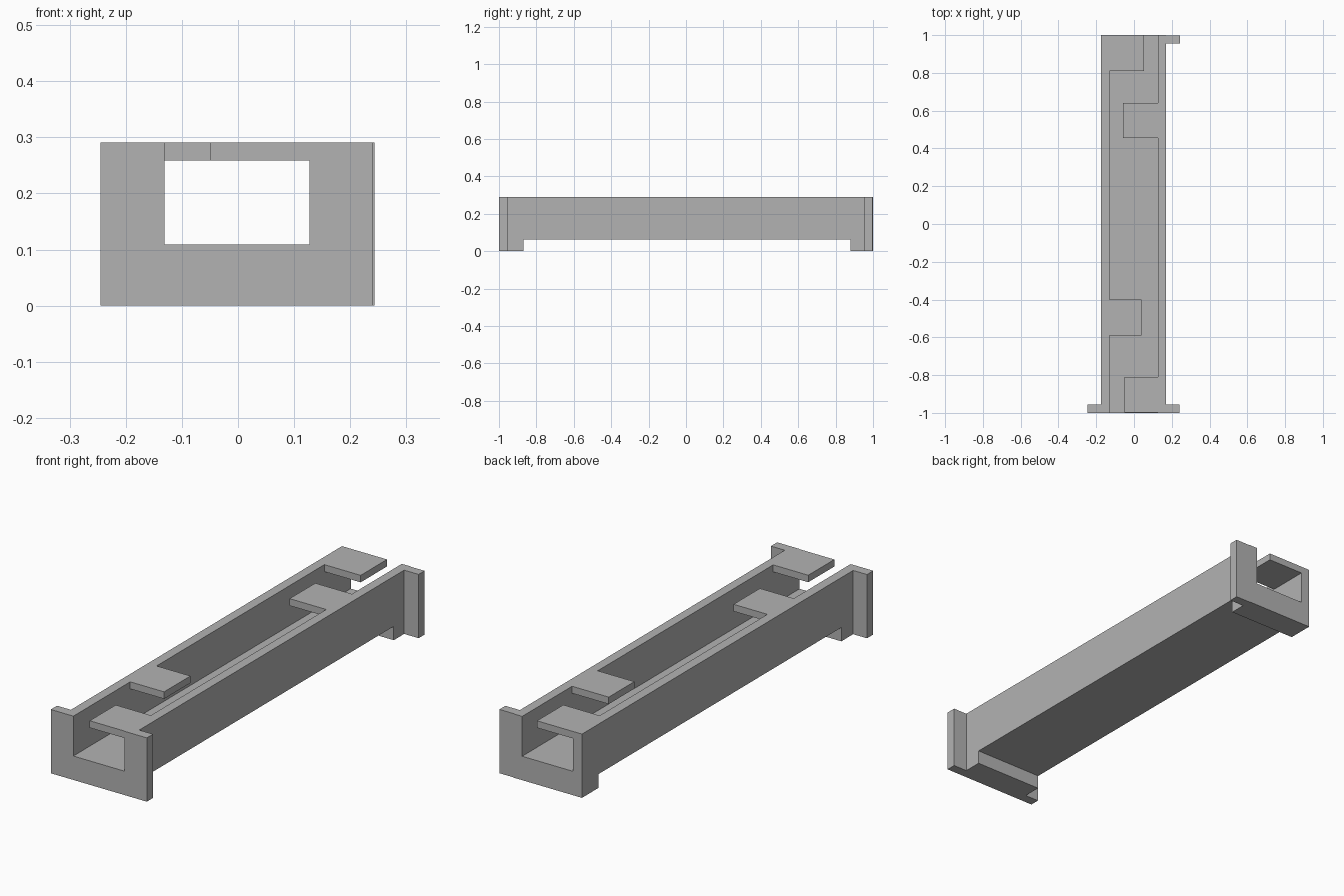
import bpy
import bmesh

cube = bpy.data.objects.get("Cube")
if cube:
    bpy.data.objects.remove(cube, do_unlink=True)

# Single plain grey
grey = bpy.data.materials.new("plain grey")
grey.use_nodes = True
colour = (0.45, 0.45, 0.45, 1)
grey.diffuse_color = colour
grey.node_tree.nodes["Principled BSDF"].inputs["Base Color"].default_value = colour

LEFT, RIGHT = -0.175, 0.17            # outer wall faces
IN_LEFT, IN_RIGHT = -0.131, 0.127     # inner wall faces
TOP, FLOOR, BASE = 0.291, 0.109, 0.063
TAB_BASE = 0.259


def extrude(name, profile, y0, y1):
    """Extrude a closed x-z profile along y."""
    bm = bmesh.new()
    face = bm.faces.new([bm.verts.new((x, y0, z)) for x, z in profile])
    made = bmesh.ops.extrude_face_region(bm, geom=[face])["geom"]
    verts = [v for v in made if isinstance(v, bmesh.types.BMVert)]
    bmesh.ops.translate(bm, verts=verts, vec=(0, y1 - y0, 0))
    bmesh.ops.recalc_face_normals(bm, faces=bm.faces)
    mesh = bpy.data.meshes.new(name)
    bm.to_mesh(mesh)
    bm.free()
    mesh.materials.append(grey)
    obj = bpy.data.objects.new(name, mesh)
    bpy.context.collection.objects.link(obj)
    return obj


def channel(name, x0, x1, z0, y0, y1):
    """Open-topped channel section with the shared inner hollow."""
    extrude(name, [(x0, z0), (x1, z0), (x1, TOP), (IN_RIGHT, TOP),
                   (IN_RIGHT, FLOOR), (IN_LEFT, FLOOR), (IN_LEFT, TOP),
                   (x0, TOP)], y0, y1)


def box(name, x0, x1, y0, y1, z0, z1):
    extrude(name, [(x0, z0), (x1, z0), (x1, z1), (x0, z1)], y0, y1)


# Trough: wide front plate, footed ends and raised middle
channel("front_flange", -0.245, 0.24, 0, -1, -0.955)
channel("front_foot", LEFT, RIGHT, 0, -0.955, -0.87)
channel("trough_body", LEFT, RIGHT, BASE, -0.87, 0.88)
channel("back_foot", LEFT, RIGHT, 0, 0.88, 1)

# Single flange on the back end
box("back_flange", RIGHT, 0.243, 0.955, 0.998, 0, TOP)

# Retaining tabs, alternating between the two walls
tabs = [("front_tab", -0.05, IN_RIGHT, -0.998, -0.81),
        ("front_middle_tab", IN_LEFT, 0.04, -0.59, -0.4),
        ("back_middle_tab", -0.058, IN_RIGHT, 0.455, 0.64),
        ("back_tab", IN_LEFT, 0.052, 0.81, 1)]
for name, x0, x1, y0, y1 in tabs:
    box(name, x0, x1, y0, y1, TAB_BASE, TOP)
